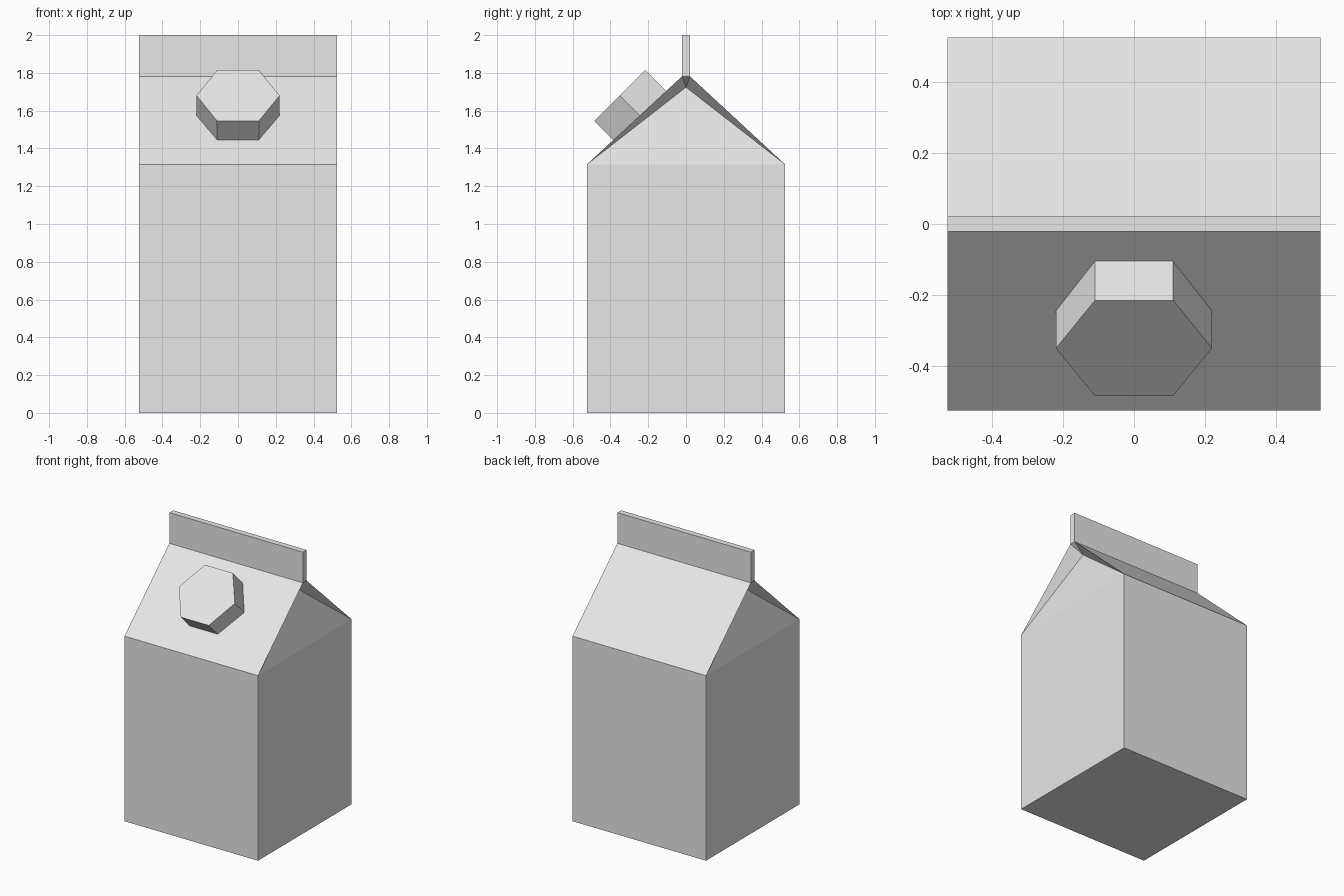
import bpy
import bmesh
from math import radians
from mathutils import Matrix, Vector

cube = bpy.data.objects.get("Cube")
if cube:
    bpy.data.objects.remove(cube, do_unlink=True)

HALF = 0.525      # half width of the carton
EAVE = 1.315      # top of the straight walls
RIDGE = 1.782     # where the sloping panels meet the top seal
TOP = 2.0
SEAL = 0.021      # half thickness of the top seal
FOLD_Z = 1.724    # tip of the tucked-in gable
FOLD_IN = 0.09    # how far the gable tip is tucked in

grey = bpy.data.materials.new("light grey")
grey.use_nodes = True
grey.diffuse_color = (0.8, 0.8, 0.8, 1)
grey.node_tree.nodes["Principled BSDF"].inputs["Base Color"].default_value = (0.8, 0.8, 0.8, 1)


def finish(name, bm):
    bmesh.ops.recalc_face_normals(bm, faces=bm.faces)
    mesh = bpy.data.meshes.new(name)
    bm.to_mesh(mesh)
    bm.free()
    mesh.materials.append(grey)
    obj = bpy.data.objects.new(name, mesh)
    bpy.context.collection.objects.link(obj)
    return obj


# Carton: stacked rectangular rings, with folded gable ends between eave and ridge
bm = bmesh.new()
levels = [(HALF, 0), (HALF, EAVE), (SEAL, RIDGE), (SEAL, TOP)]
rings = []
for depth, z in levels:
    corners = [(-HALF, -depth), (HALF, -depth), (HALF, depth), (-HALF, depth)]
    rings.append([bm.verts.new((x, y, z)) for x, y in corners])
bm.faces.new(rings[0])
bm.faces.new(rings[-1])
for level, (low, high) in enumerate(zip(rings, rings[1:])):
    for i in range(4):
        j = (i + 1) % 4
        outline = [low[i], low[j], high[j], high[i]]
        if level == 1 and i % 2 == 1:
            # Tucked gable: a fan around its tip
            side = 1 if i == 1 else -1
            tip = bm.verts.new((side * (HALF - FOLD_IN), 0, FOLD_Z))
            for a, b in zip(outline, outline[1:] + outline[:1]):
                bm.faces.new((a, b, tip))
        else:
            bm.faces.new(outline)
finish("carton", bm)

# Hexagonal screw cap sunk into the front sloping panel
CAP_DEPTH = 0.2
bm = bmesh.new()
bmesh.ops.create_cone(bm, cap_ends=True, segments=6, radius1=0.22, radius2=0.22,
                      depth=CAP_DEPTH, matrix=Matrix.Rotation(radians(30), 4, "Z"))
# Put two corners on the sideways axis
widest = max(v.co.x for v in bm.verts)
if widest < 0.21:
    bmesh.ops.rotate(bm, verts=bm.verts, matrix=Matrix.Rotation(radians(30), 3, "Z"))
cap = finish("screw_cap", bm)
cap.rotation_euler.x = radians(45)
axis = Vector((0, -1, 1)).normalized()
cap.location = Vector((0, -0.35, 1.68)) - axis * CAP_DEPTH / 2
